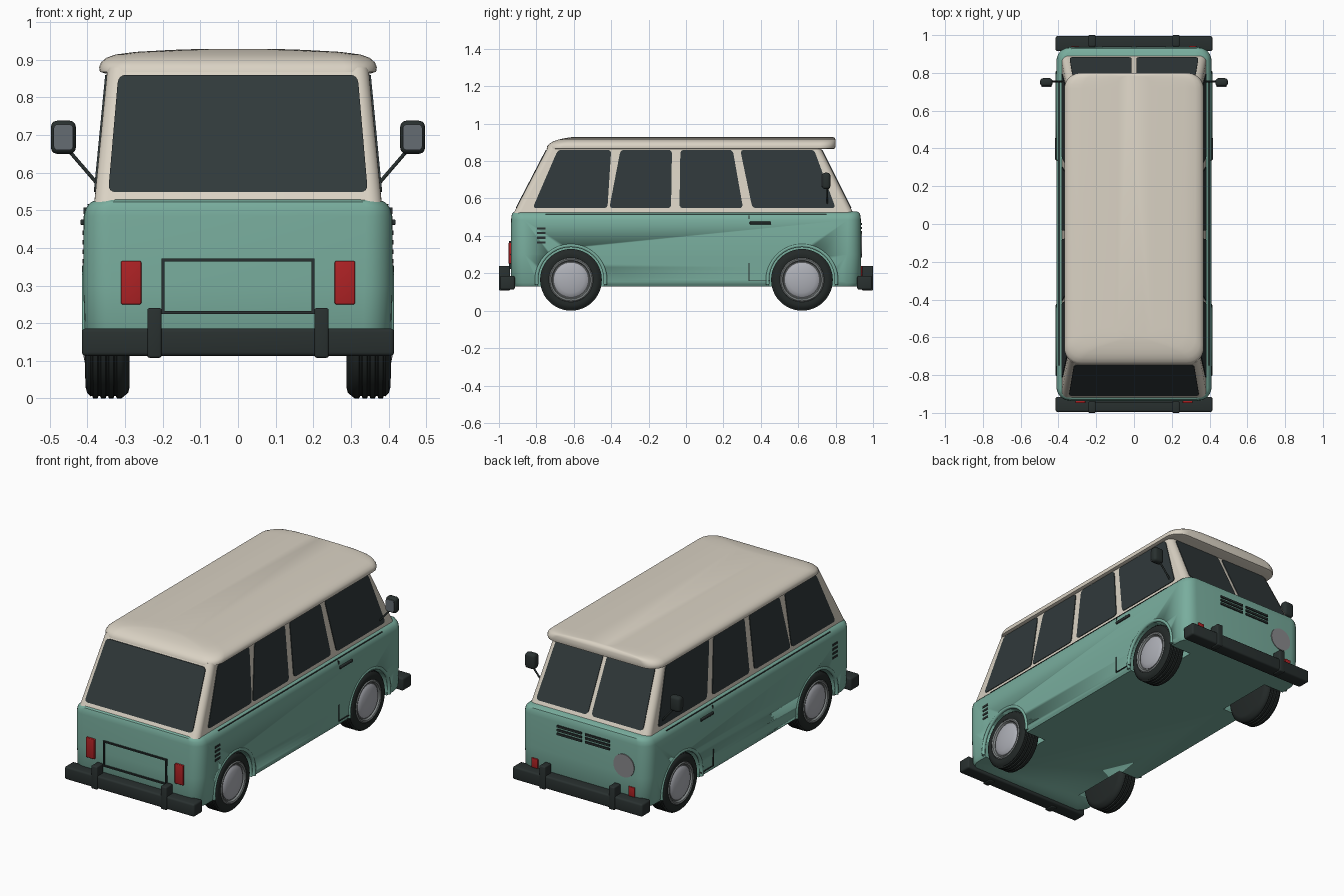
import bpy, bmesh, math
from mathutils import Vector

cube = bpy.data.objects.get("Cube")
if cube:
    bpy.data.objects.remove(cube, do_unlink=True)


def material(name, r, g, b, rough=0.6):
    m = bpy.data.materials.new(name)
    m.use_nodes = True
    m.diffuse_color = (r, g, b, 1)
    bsdf = next(n for n in m.node_tree.nodes if n.type == 'BSDF_PRINCIPLED')
    bsdf.inputs["Base Color"].default_value = (r, g, b, 1)
    bsdf.inputs["Roughness"].default_value = rough
    return m


GREEN = material("sea green paint", .19, .42, .34)
CREAM = material("cream paint", .70, .645, .55)
GLASS = material("dark glass", .030, .041, .043)
TRIM = material("black trim", .022, .030, .029)
TYRE = material("tyre rubber", .017, .022, .021)
RED = material("red lens", .42, .016, .018)
HUB = material("hubcap silver", .42, .43, .47)
RIM = material("rim grey", .22, .24, .24)
LAMP = material("lamp grey", .25, .25, .26)
MIRROR = material("mirror glass", .13, .15, .17)


def finish(name, bm, mat, angle=35):
    bmesh.ops.recalc_face_normals(bm, faces=bm.faces)
    me = bpy.data.meshes.new(name)
    bm.to_mesh(me)
    bm.free()
    me.materials.append(mat)
    ob = bpy.data.objects.new(name, me)
    bpy.context.collection.objects.link(ob)
    bpy.ops.object.select_all(action='DESELECT')
    ob.select_set(True)
    bpy.context.view_layer.objects.active = ob
    bpy.ops.object.shade_smooth_by_angle(angle=math.radians(angle))
    return ob


def skin(bm, rings, closed=False):
    """Bridge equal rings of points, capping the ends unless closed."""
    vs = [[bm.verts.new(p) for p in ring] for ring in rings]
    n = len(vs[0])
    pairs = list(zip(vs, vs[1:])) + ([(vs[-1], vs[0])] if closed else [])
    for a, b in pairs:
        for i in range(n):
            j = (i + 1) % n
            bm.faces.new((a[i], a[j], b[j], b[i]))
    if not closed:
        bm.faces.new(vs[0])
        bm.faces.new(vs[-1])


def plan(z, hx, y0, y1, r, n=7):
    """Rounded rectangle outline at height z."""
    pts = []
    for k, (cx, cy) in enumerate([(hx - r, y1 - r), (r - hx, y1 - r), (r - hx, y0 + r), (hx - r, y0 + r)]):
        for i in range(n):
            a = (k + i / (n - 1)) * math.pi / 2
            pts.append((cx + r * math.cos(a), cy + r * math.sin(a), z))
    return pts


def loft(name, mat, sections, angle=35):
    bm = bmesh.new()
    skin(bm, [plan(*s) for s in sections])
    return finish(name, bm, mat, angle)


def box(name, mat, x, y, z, bevel=0.0):
    """Box from three (low, high) ranges."""
    bm = bmesh.new()
    bmesh.ops.create_cube(bm, size=1)
    for v in bm.verts:
        v.co = [(a + b) / 2 + c * (b - a) for (a, b), c in zip((x, y, z), v.co)]
    if bevel:
        bmesh.ops.bevel(bm, geom=bm.edges[:], offset=bevel, segments=3, profile=.5, affect='EDGES')
    return finish(name, bm, mat)


def lathe(name, mat, profile, origin, side, steps=48):
    """Spin (radius, outward) points around the x axis."""
    bm = bmesh.new()
    ox, oy, oz = origin
    rings = []
    for r, h in profile:
        turn = [math.tau * i / steps for i in range(steps)]
        rings.append([(side * (ox + h), oy + r * math.cos(a), oz + r * math.sin(a)) for a in turn])
    skin(bm, rings)
    return finish(name, bm, mat, 40)


def tube(name, mat, points, radius):
    cu = bpy.data.curves.new(name, 'CURVE')
    cu.dimensions = '3D'
    cu.bevel_depth = radius
    cu.bevel_resolution = 3
    cu.use_fill_caps = True
    sp = cu.splines.new('POLY')
    sp.points.add(len(points) - 1)
    for p, co in zip(sp.points, points):
        p.co = (*co, 1)
    cu.materials.append(mat)
    ob = bpy.data.objects.new(name, cu)
    bpy.context.collection.objects.link(ob)


def pane(name, mat, corners, place, r=.022):
    """Thin round-cornered plate; place(u, v, depth) gives the 3D point."""
    pts = []
    for i, c in enumerate(corners):
        c, a, b = Vector(c), Vector(corners[i - 1]), Vector(corners[(i + 1) % len(corners)])
        p, q = c + (a - c).normalized() * r, c + (b - c).normalized() * r
        for k in range(5):
            t = k / 4
            pts.append(p * (1 - t) ** 2 + c * 2 * t * (1 - t) + q * t * t)
    bm = bmesh.new()
    skin(bm, [[place(u, v, d) for u, v in pts] for d in (-.003, .004)])
    return finish(name, bm, mat, 30)


# Lower body with cut wheel arches
WHEELS = {"rear": -.615, "front": .62}
body = loft("lower_body", GREEN, [
    (.13, .395, -.925, .925, .07), (.15, .407, -.935, .935, .075), (.30, .411, -.937, .937, .075),
    (.485, .410, -.935, .935, .07), (.508, .403, -.933, .933, .065), (.522, .39, -.928, .928, .06),
    (.53, .37, -.915, .915, .05)])
bm = bmesh.new()
for s in (-1, 1):
    for y in WHEELS.values():
        ring = [(y + .178 * math.cos(math.tau * i / 48), .165 + .178 * math.sin(math.tau * i / 48)) for i in range(48)]
        skin(bm, [[(s * x, u, v) for u, v in ring] for x in (.265, .46)])
cutter = finish("arch_cutter", bm, GREEN)
cutter.hide_render = True
cut = body.modifiers.new("arches", 'BOOLEAN')
cut.operation = 'DIFFERENCE'
cut.object = cutter
bpy.context.view_layer.objects.active = body
bpy.ops.object.modifier_apply(modifier="arches")
bpy.data.objects.remove(cutter, do_unlink=True)

# Cabin and roof
Z0, Z1 = .52, .88


def mix(a, b, z):
    return a + (b - a) * (z - Z0) / (Z1 - Z0)


loft("cabin", CREAM, [(Z0, .382, -.922, .895, .035), (Z1, .347, -.735, .715, .035)])
loft("roof", CREAM, [
    (.864, .355, -.735, .785, .08), (.868, .367, -.745, .797, .085), (.880, .369, -.742, .80, .085),
    (.893, .364, -.730, .80, .085), (.905, .350, -.710, .80, .085), (.914, .325, -.685, .799, .08),
    (.921, .27, -.655, .797, .08), (.926, .18, -.625, .793, .08), (.929, .09, -.60, .785, .06)], 50)

# Glazing
SIDE_GLASS = [
    [(-.82, .548), (-.42, .548), (-.40, .86), (-.685, .86)],
    [(-.41, .548), (-.08, .548), (-.075, .86), (-.35, .86)],
    [(-.035, .548), (.305, .548), (.25, .86), (-.03, .86)],
    [(.355, .548), (.80, .548), (.685, .86), (.29, .86)]]
for s, tag in ((1, "left"), (-1, "right")):
    for i, shape in enumerate(SIDE_GLASS):
        pane(f"side_window_{tag}_{i + 1}", GLASS, shape,
             lambda u, v, d: (s * (mix(.382, .347, v) + d), u, v))
    pane(f"windscreen_{tag}", GLASS, [(s * .012, .55), (s * .342, .55), (s * .315, .86), (s * .012, .86)],
         lambda u, v, d: (u, mix(.895, .715, v) + d, v))
pane("rear_window", GLASS, [(-.345, .548), (.345, .548), (.318, .86), (-.318, .86)],
     lambda u, v, d: (u, mix(-.922, -.735, v) - d, v))

# Bumpers with upright guards
for s, tag in ((-1, "front"), (1, "back")):
    def span(a, b):
        return tuple(sorted((s * a, s * b)))
    box(f"bumper_{tag}", TRIM, (-.415, .415), span(.915, .995), (.113, .186), .01)
    for x in (-.222, .222):
        box(f"bumper_guard_{tag}", TRIM, (x - .019, x + .019), span(.94, 1), (.108, .24), .006)

# Number plate frame, with a plain panel inside
for z in (.228, .368):
    box("plate_frame_bar", TRIM, (-.203, .203), (-.946, -.93), (z - .004, z + .004))
for x in (-.199, .199):
    box("plate_frame_post", TRIM, (x - .004, x + .004), (-.946, -.93), (.228, .368))

# Grille slats and the single headlamp on the +y face
for s in (-1, 1):
    for k in range(3):
        z = .42 + k * .022
        box("grille_slat", TRIM, tuple(sorted((s * .012, s * .168))), (.93, .942), (z - .006, z + .006))
bm = bmesh.new()
disc = [(-.26 + .066 * math.cos(math.tau * i / 40), .35 + .066 * math.sin(math.tau * i / 40)) for i in range(40)]
skin(bm, [[(x, y, z) for x, z in disc] for y in (.933, .941)])
finish("headlamp", bm, LAMP)

# Tyre with ribbed tread, rim and hubcap profiles
tread = [(.135, 0), (.15, .004), (.16, .016)]
for k in range(4):
    x = .022 + k * .021
    tread += [(.165, x), (.165, x + .012), (.158, x + .0145), (.158, x + .0185)]
tread += [(.16, .104), (.15, .113), (.135, .117), (.118, .114), (.112, .10)]
RIM_SHAPE = [(.118, .09), (.118, .113), (.112, .118), (.104, .115), (.099, .105), (.09, .104)]
CAP_SHAPE = [(.094, .10), (.094, .108), (.086, .114), (.07, .119), (.045, .124), (.02, .126), (.005, .1265)]

for s, tag in ((1, "left"), (-1, "right")):
    for end, y in WHEELS.items():
        hub = (.288, y, .165)
        lathe(f"tyre_{end}_{tag}", TYRE, tread, hub, s)
        lathe(f"rim_{end}_{tag}", RIM, RIM_SHAPE, hub, s)
        lathe(f"hubcap_{end}_{tag}", HUB, CAP_SHAPE, hub, s)
        # Raised lip around the arch
        arc = [math.radians(-8 + 196 * i / 32) for i in range(33)]
        tube(f"arch_lip_{end}_{tag}", GREEN,
             [(s * .405, y + .184 * math.cos(a), .165 + .184 * math.sin(a)) for a in arc], .010)

    def sx(a, b):
        return tuple(sorted((s * a, s * b)))
    # Lamps
    box(f"tail_lamp_{tag}", RED, sx(.257, .311), (-.948, -.93), (.25, .365), .004)
    box(f"signal_lamp_{tag}", RED, sx(.29, .33), (.925, .943), (.185, .24), .003)
    # Side vents, door handle, seams and belt line
    for k in range(4):
        z = .365 + k * .025
        box(f"side_vent_{tag}", TRIM, sx(.40, .4135), (-.797, -.752), (z - .006, z + .006))
    box(f"door_handle_{tag}", TRIM, sx(.405, .419), (.34, .455), (.461, .476), .004)
    box(f"door_seam_{tag}", TRIM, sx(.40, .4125), (.335, .339), (.16, .255))
    box(f"door_seam_low_{tag}", TRIM, sx(.40, .4125), (.335, .45), (.158, .162))
    box(f"door_seam_top_{tag}", TRIM, sx(.40, .411), (.335, .339), (.49, .508))
    box(f"belt_line_{tag}", TRIM, sx(.385, .400), (-.75, .75), (.514, .517))
    # Door mirror
    tube(f"mirror_arm_{tag}", TRIM, [(s * .375, .755, .572), (s * .455, .755, .665)], .005)
    box(f"mirror_shell_{tag}", TRIM, sx(.431, .497), (.728, .772), (.65, .738), .016)
    pane(f"mirror_face_{tag}", MIRROR, [(s * .438, .66), (s * .49, .66), (s * .49, .728), (s * .438, .728)],
         lambda u, v, d: (u, .728 - d, v), .012)
